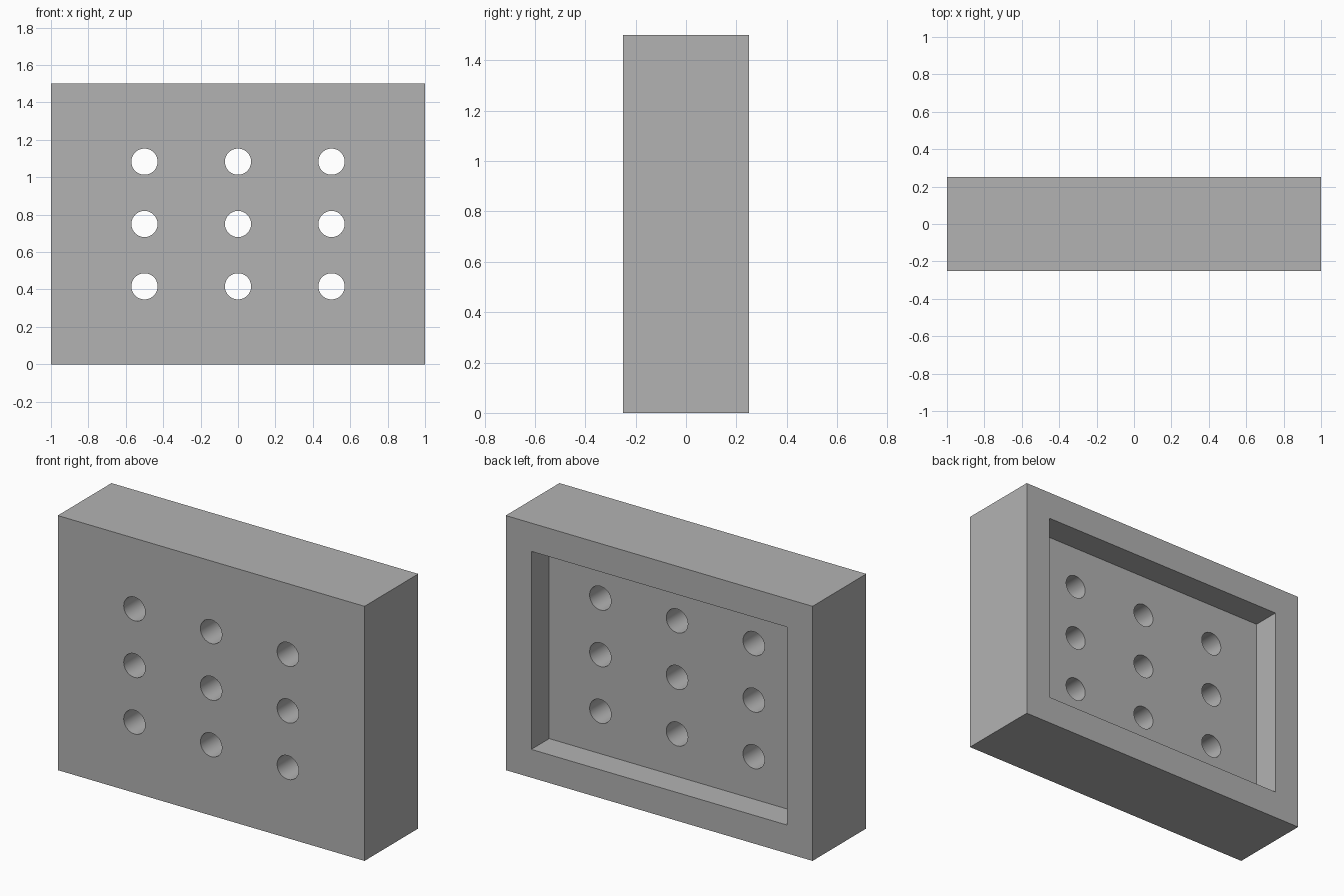
import bpy
from math import radians

default = bpy.data.objects.get("Cube")
if default:
    bpy.data.objects.remove(default, do_unlink=True)

WIDTH, DEPTH, HEIGHT = 2.0, 0.5, 1.5
RIM = 1 / 6            # rim width and recess depth
HOLE_RADIUS = 0.07
MID = HEIGHT / 2

grey = bpy.data.materials.new("plain grey")
grey.use_nodes = True
colour = (0.448, 0.448, 0.448, 1)
grey.diffuse_color = colour
grey.node_tree.nodes["Principled BSDF"].inputs["Base Color"].default_value = colour


def finish(name):
    obj = bpy.context.object
    obj.name = name
    obj.data.materials.append(grey)
    bpy.ops.object.transform_apply(location=True, rotation=True, scale=True)
    return obj


def box(name, size, location):
    bpy.ops.mesh.primitive_cube_add(size=1, location=location)
    bpy.context.object.scale = size
    return finish(name)


def cut(body, cutter):
    cutter.hide_render = True
    mod = body.modifiers.new(cutter.name, 'BOOLEAN')
    mod.operation = 'DIFFERENCE'
    mod.solver = 'EXACT'
    mod.object = cutter
    bpy.ops.object.select_all(action='DESELECT')
    body.select_set(True)
    bpy.context.view_layer.objects.active = body
    bpy.ops.object.modifier_apply(modifier=mod.name)
    bpy.data.objects.remove(cutter, do_unlink=True)


# Solid block
block = box("perforated_block", (WIDTH, DEPTH, HEIGHT), (0, 0, MID))

# Rectangular recess in the back
cut(block, box("recess_cutter", (WIDTH - 2 * RIM, 2 * RIM, HEIGHT - 2 * RIM),
               (0, DEPTH / 2, MID)))

# Three by three grid of through holes
for col in (-1, 0, 1):
    for row in (-1, 0, 1):
        bpy.ops.mesh.primitive_cylinder_add(
            vertices=64, radius=HOLE_RADIUS, depth=2 * DEPTH,
            location=(col * WIDTH / 4, 0, MID + row / 3),
            rotation=(radians(90), 0, 0))
        cut(block, finish("hole_cutter"))

# Round hole walls, crisp edges elsewhere
bpy.ops.object.shade_smooth_by_angle(angle=radians(30))
